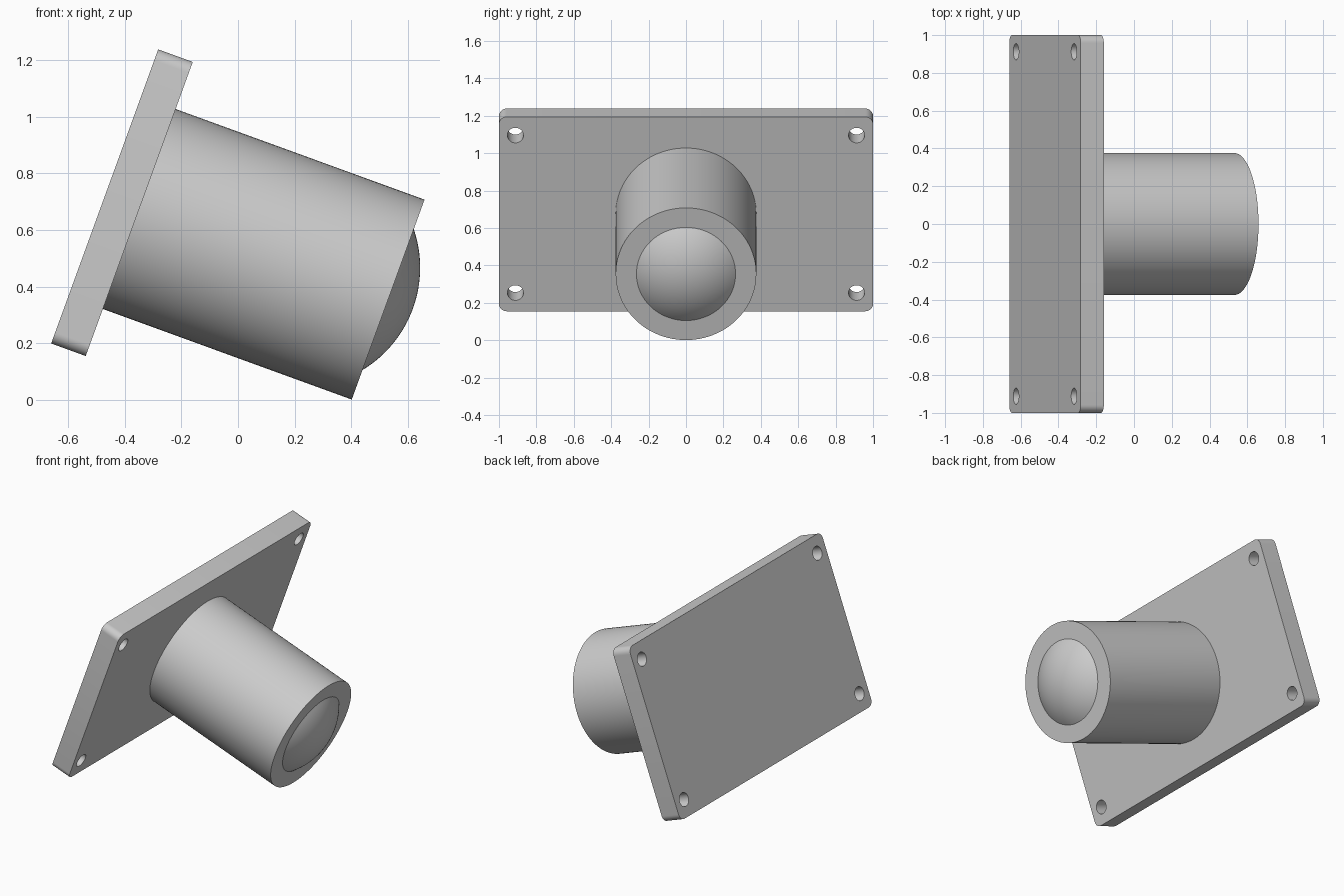
import bpy, bmesh, math
from mathutils import Matrix

if "Cube" in bpy.data.objects:
    bpy.data.objects.remove(bpy.data.objects["Cube"])

grey = bpy.data.materials.new("plain_grey")
grey.use_nodes = True
COLOUR = (0.6, 0.6, 0.6, 1)
grey.diffuse_color = COLOUR
grey.node_tree.nodes["Principled BSDF"].inputs["Base Color"].default_value = COLOUR

# Shared frame: local +X runs out of the plate and tips downward
TILT = Matrix.Translation((-0.349, 0, 0.674)) @ Matrix.Rotation(math.radians(20), 4, 'Y')
ALONG_X = Matrix.Rotation(math.pi / 2, 4, 'Y')
THICK, WIDTH, HEIGHT = 0.13, 2.0, 1.106
RADIUS, LENGTH = 0.376, 0.936


def finish(name, bm):
    bmesh.ops.recalc_face_normals(bm, faces=bm.faces[:])
    mesh = bpy.data.meshes.new(name)
    bm.to_mesh(mesh)
    bm.free()
    mesh.materials.append(grey)
    obj = bpy.data.objects.new(name, mesh)
    bpy.context.collection.objects.link(obj)
    obj.matrix_world = TILT
    return obj


def add_rod(bm, radius, x0, x1, y=0, z=0, sides=96):
    place = Matrix.Translation(((x0 + x1) / 2, y, z)) @ ALONG_X
    bmesh.ops.create_cone(bm, cap_ends=True, segments=sides, radius1=radius,
                          radius2=radius, depth=x1 - x0, matrix=place)


# Mounting plate with rounded corners
bm = bmesh.new()
bmesh.ops.create_cube(bm, size=1, matrix=Matrix.Translation((-THICK / 2, 0, 0))
                      @ Matrix.Diagonal((THICK, WIDTH, HEIGHT, 1)))
corners = [e for e in bm.edges if abs(e.verts[0].co.x - e.verts[1].co.x) > THICK / 2]
bmesh.ops.bevel(bm, geom=corners, offset=0.042, segments=8, profile=0.5, affect='EDGES')
plate = finish("mounting_plate", bm)

# Four bolt holes
bm = bmesh.new()
for sy in (-1, 1):
    for sz in (-1, 1):
        add_rod(bm, 0.043, -0.3, 0.2, sy * 0.912, sz * 0.448, 32)
cutter = finish("bolt_hole_cutter", bm)
cutter.hide_render = True
cutter.hide_set(True)
cut = plate.modifiers.new("bolt_holes", 'BOOLEAN')
cut.operation = 'DIFFERENCE'
cut.solver = 'EXACT'
cut.object = cutter
bpy.context.view_layer.objects.active = plate
bpy.ops.object.modifier_apply(modifier=cut.name)
bpy.data.objects.remove(cutter)

# Cylindrical barrel
bm = bmesh.new()
add_rod(bm, RADIUS, 0, LENGTH)
barrel = finish("barrel", bm)

# Shallow spherical lens on the barrel end
RIM, DEPTH = 0.265, 0.33
ball = math.hypot(RIM, DEPTH)
half_angle = math.atan2(RIM, DEPTH)
bm = bmesh.new()
profile = []
for i in range(17):
    a = half_angle * i / 16
    profile.append(bm.verts.new((LENGTH - DEPTH + ball * math.cos(a), 0, ball * math.sin(a))))
arc = [bm.edges.new(pair) for pair in zip(profile, profile[1:])]
bmesh.ops.spin(bm, geom=profile + arc, cent=(0, 0, 0), axis=(1, 0, 0),
               angle=math.tau, steps=64)
bmesh.ops.remove_doubles(bm, verts=bm.verts[:], dist=0.0005)
lens = finish("lens", bm)
if lens.data.polygons[0].normal.x < 0:
    lens.data.flip_normals()

# Smooth curved surfaces, keep the rims crisp
bpy.ops.object.select_all(action='DESELECT')
for obj in (plate, barrel, lens):
    obj.select_set(True)
bpy.context.view_layer.objects.active = plate
bpy.ops.object.shade_smooth_by_angle(angle=math.radians(30))
